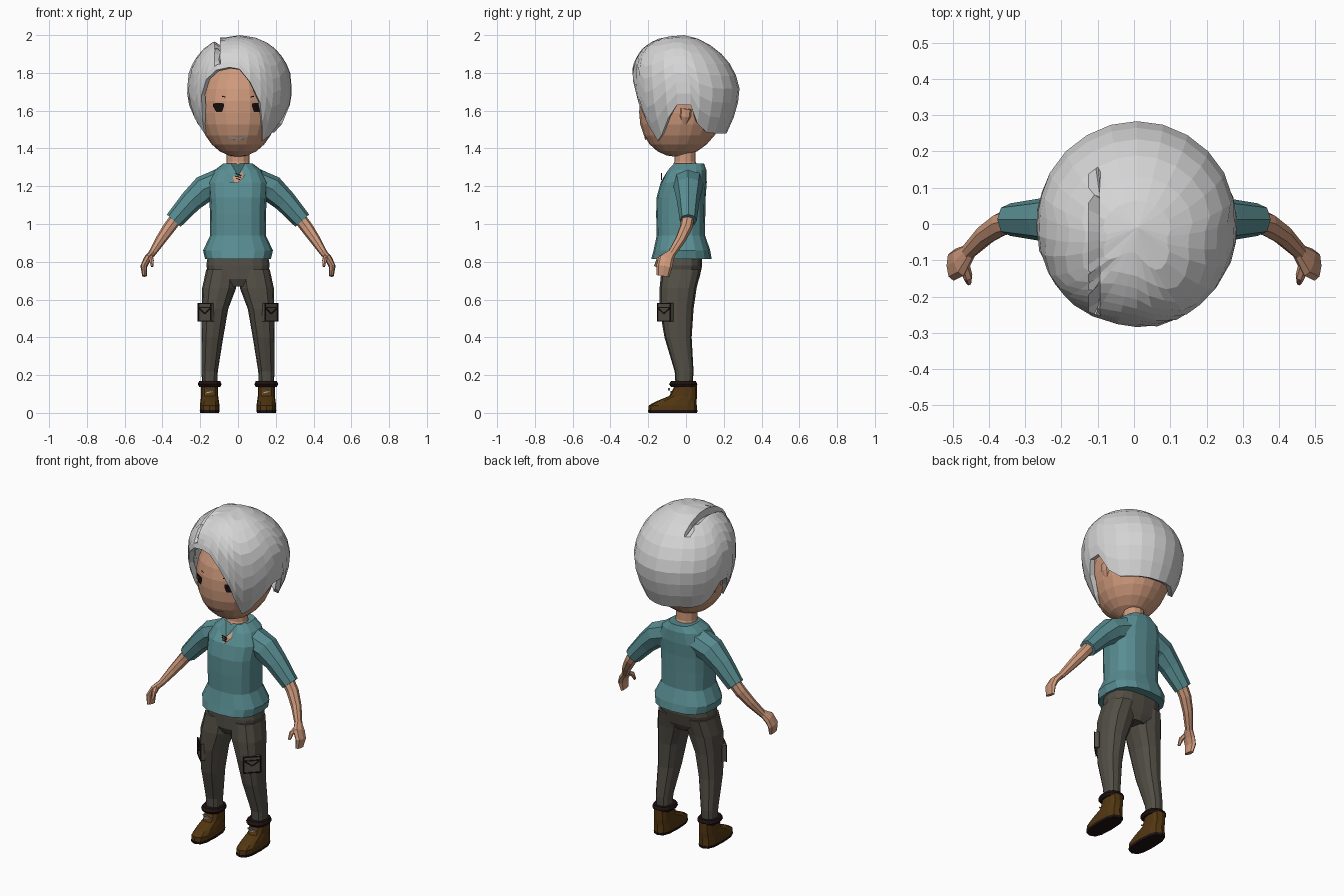
import bpy, bmesh, math
from mathutils import Vector, Matrix

cube = bpy.data.objects.get("Cube")
if cube:
    bpy.data.objects.remove(cube, do_unlink=True)


def material(name, r, g, b):
    m = bpy.data.materials.new(name)
    m.use_nodes = True
    m.diffuse_color = (r, g, b, 1)
    bsdf = next(n for n in m.node_tree.nodes if n.type == 'BSDF_PRINCIPLED')
    bsdf.inputs["Base Color"].default_value = (r, g, b, 1)
    bsdf.inputs["Roughness"].default_value = 0.9
    return m


SKIN = material("warm_skin", .62, .32, .20)
HAIR = material("silver_hair", .66, .66, .66)
SHIRT = material("teal_cloth", .10, .27, .29)
TROUSERS = material("grey_brown_cloth", .085, .077, .06)
BOOT = material("brown_leather", .085, .038, .006)
TRIM = material("dark_trim", .014, .006, .006)
EYE = material("eye_black", .008, .004, .004)
PALE = material("pale_grey", .42, .42, .43)


def build(name, verts, faces, mat, fix=True):
    mesh = bpy.data.meshes.new(name)
    mesh.from_pydata([tuple(v) for v in verts], [], faces)
    mesh.materials.append(mat)
    if fix:
        bm = bmesh.new()
        bm.from_mesh(mesh)
        bmesh.ops.recalc_face_normals(bm, faces=bm.faces)
        bm.to_mesh(mesh)
        bm.free()
    ob = bpy.data.objects.new(name, mesh)
    bpy.context.collection.objects.link(ob)
    return ob


def skin_rings(name, rings, mat):
    n = len(rings[0])
    faces = [(r * n + i, r * n + (i + 1) % n, (r + 1) * n + (i + 1) % n, (r + 1) * n + i)
             for r in range(len(rings) - 1) for i in range(n)]
    faces += [tuple(range(n)), tuple(range((len(rings) - 1) * n, len(rings) * n))]
    return build(name, [v for ring in rings for v in ring], faces, mat)


def section(n, power):
    """Unit rounded-square outline, starting at the front."""
    def soft(v):
        return math.copysign(abs(v) ** (2 / power), v)
    return [(soft(math.sin(2 * math.pi * i / n)), -soft(math.cos(2 * math.pi * i / n)))
            for i in range(n)]


def loft(name, rings, mat, n=12, power=2.4, s=1):
    """Stack of level rings: (z, centre x, centre y, half width, half depth)."""
    return skin_rings(name, [[Vector((s * (cx + rx * a), cy + ry * b, z)) for a, b in section(n, power)]
                             for z, cx, cy, rx, ry in rings], mat)


def tube(name, path, mat, s=1, n=8):
    """Rings square to a path: (point, half thickness, half depth)."""
    pts = [Vector(p[0]) for p in path]
    rings = []
    for i, (_, rx, ry) in enumerate(path):
        t = (pts[min(i + 1, len(pts) - 1)] - pts[max(i - 1, 0)]).normalized()
        u = Vector((0, 1, 0))
        u = (u - t * u.dot(t)).normalized()
        v = t.cross(u)
        ring = [pts[i] + v * rx * a + u * ry * b for a, b in section(n, 2.2)]
        rings.append([Vector((s * p.x, p.y, p.z)) for p in ring])
    return skin_rings(name, rings, mat)


def boxes(name, centre, parts, mat, turn=0):
    """Boxes in one turned frame: (offset, size, tilt)."""
    bm = bmesh.new()
    frame = Matrix.Translation(centre) @ Matrix.Rotation(turn, 4, 'Z')
    for off, size, tilt in parts:
        bmesh.ops.create_cube(bm, size=1, matrix=frame @ Matrix.Translation(off)
                              @ Matrix.Rotation(tilt, 4, 'Y') @ Matrix.Diagonal((*size, 1)))
    mesh = bpy.data.meshes.new(name)
    bm.to_mesh(mesh)
    bm.free()
    mesh.materials.append(mat)
    bpy.context.collection.objects.link(bpy.data.objects.new(name, mesh))


def lerp(table, x):
    for (x0, y0), (x1, y1) in zip(table, table[1:]):
        if x <= x1:
            return y0 + (y1 - y0) * max(0, (x - x0) / (x1 - x0))
    return table[-1][1]


# Head, with the chin pushed forward
HC, HR = Vector((0, -.02, 1.62)), Vector((.21, .228, .265))


def chin(z):
    return -.12 * max(0, 1.6 - z)


bm = bmesh.new()
bmesh.ops.create_uvsphere(bm, u_segments=20, v_segments=13, radius=1)
for v in bm.verts:
    v.co = Vector(a * b for a, b in zip(v.co, HR)) + HC
    v.co.y += chin(v.co.z)
head_mesh = bpy.data.meshes.new("head")
bm.to_mesh(head_mesh)
bm.free()
head_mesh.materials.append(SKIN)
bpy.context.collection.objects.link(bpy.data.objects.new("head", head_mesh))


def face_patch(name, cols, mat, s=1):
    """Thin strip lying on the face: (x, low z, high z)."""
    cols = sorted((s * x, lo, hi) for x, lo, hi in cols)
    verts = []
    for x, lo, hi in cols:
        for z in (lo, hi):
            d = 1 - (x / HR.x) ** 2 - ((z - HC.z) / HR.z) ** 2
            verts.append((x, HC.y + chin(z) - HR.y * math.sqrt(d) - .004, z))
    faces = [(2 * i, 2 * i + 2, 2 * i + 3, 2 * i + 1) for i in range(len(cols) - 1)]
    build(name, verts, faces, mat, fix=False)


for side, s in (("left", 1), ("right", -1)):
    face_patch(side + "_eye", [(.075, 1.62, 1.638), (.085, 1.592, 1.64), (.115, 1.592, 1.64),
                               (.132, 1.622, 1.638)], EYE, s)
    face_patch(side + "_eyebrow", [(.065, 1.668, 1.674), (.085, 1.674, 1.68)], EYE, s)
    tube(side + "_ear", [((.185, -.01, 1.53), .01, .015), ((.2, -.005, 1.57), .014, .03),
                         ((.205, .0, 1.61), .012, .03)], SKIN, s)
face_patch("mouth", [(-.05, 1.458, 1.466), (-.02, 1.446, 1.458), (0, 1.448, 1.456),
                     (.025, 1.448, 1.46), (.05, 1.462, 1.468)], PALE)

# Hair: a cap running from the crown to an uneven hemline (angle from front, height)
HEM = [(-150, 1.49), (-135, 1.485), (-120, 1.49), (-108, 1.53), (-98, 1.63), (-86, 1.63), (-75, 1.56),
       (-62, 1.48), (-54, 1.55), (-47, 1.68), (-40, 1.765), (-28, 1.815), (-12, 1.83), (0, 1.82),
       (12, 1.75), (24, 1.64), (31, 1.53), (40, 1.44), (52, 1.47), (68, 1.56), (80, 1.63),
       (95, 1.63), (105, 1.53), (120, 1.485), (135, 1.48), (150, 1.48), (165, 1.48), (180, 1.48), (195, 1.485)]
WIDTH = [(1.42, .185), (1.5, .225), (1.6, .268), (1.7, .285), (1.8, .275), (1.86, .25),
         (1.92, .205), (1.96, .15), (1.985, .095), (2, 0)]
ROWS, N = 9, len(HEM)
verts = [(.01, -.01, 2.0)]
for r in range(1, ROWS + 1):
    for angle, hem in HEM:
        z = 2 - (2 - hem) * (r / ROWS) ** 1.5
        w, a = lerp(WIDTH, z), math.radians(angle)
        lean = -.035 * max(0, min(z, 1.95) - 1.72) / .2
        verts.append((.008 + .98 * w * math.sin(a), lean - w * math.cos(a), z))
faces = [(0, 1 + c, 1 + (c + 1) % N) for c in range(N)]
for r in range(ROWS - 1):
    for c in range(N):
        a, b = 1 + r * N + c, 1 + r * N + (c + 1) % N
        faces.append((a, a + N, b + N, b))
hair = build("hair", verts, faces, HAIR, fix=False)

# Parting groove pressed into the hair
bm = bmesh.new()
bm.from_mesh(hair.data)
for x in (-.125, -.105, -.092):
    bmesh.ops.bisect_plane(bm, geom=bm.verts[:] + bm.edges[:] + bm.faces[:],
                           plane_co=(x, 0, 0), plane_no=(1, 0, 0))
for v in bm.verts:
    if v.co.y < .11 and v.co.z > 1.85:
        out = (v.co - Vector((0, 0, 1.7))).normalized()
        if abs(v.co.x + .105) < .002:
            v.co -= out * .03
        elif abs(v.co.x + .092) < .002:
            v.co += out * .008
bm.to_mesh(hair.data)
bm.free()
solid = hair.modifiers.new("thickness", 'SOLIDIFY')
solid.thickness, solid.offset = .028, -1

# Neck and upper chest
loft("neck", [(1.18, 0, -.03, .09, .105), (1.25, 0, -.018, .085, .096), (1.3, 0, -.005, .065, .07),
              (1.33, 0, -.005, .06, .056), (1.42, 0, -.005, .06, .056)], SKIN, n=12, power=2)

# Shirt, with the collar dipped into a V at the front
shirt = loft("shirt", [(.815, 0, -.024, .174, .16), (.86, 0, -.022, .185, .15), (.94, 0, -.027, .147, .128),
                       (1.05, 0, -.028, .148, .13), (1.14, 0, -.026, .152, .13), (1.22, 0, -.012, .158, .122),
                       (1.285, 0, .003, .125, .105), (1.32, 0, .014, .078, .082)], SHIRT, n=16, power=2.6)
for v in shirt.data.vertices:
    if abs(v.co.x) < .01 and v.co.y < 0 and v.co.z > 1.26:
        v.co.z -= .065
        v.co.y -= .045 if v.co.z > 1.24 else .012
boxes("collar_lace", (0, -.13, 1.25), [((0, 0, .012 * i), (.03 + .006 * i, .004, .004), .3) for i in (-1, 0, 1)], TRIM)

# Trousers seat
loft("trouser_seat", [(.67, 0, -.03, .06, .08), (.71, 0, -.03, .15, .1), (.78, 0, -.022, .168, .108),
                      (.86, 0, -.02, .155, .105)], TROUSERS, n=16, power=2.6)

for side, s in (("left", 1), ("right", -1)):
    # Arm, hand and sleeve
    tube(side + "_sleeve", [((.09, .01, 1.22), .075, .085), ((.18, .012, 1.185), .072, .075),
                            ((.25, .012, 1.12), .06, .06), ((.34, .012, 1.018), .049, .045)], SHIRT, s)
    tube(side + "_arm", [((.32, .012, 1.04), .034, .034), ((.365, .0, .98), .033, .033),
                         ((.41, -.03, .915), .028, .028), ((.458, -.078, .84), .019, .022)], SKIN, s)
    tube(side + "_hand", [((.455, -.076, .845), .018, .022), ((.48, -.105, .815), .02, .042),
                          ((.499, -.115, .775), .018, .042), ((.495, -.122, .725), .012, .034)], SKIN, s)
    tube(side + "_thumb", [((.468, -.11, .83), .014, .014), ((.458, -.145, .81), .013, .014),
                           ((.455, -.162, .775), .007, .008)], SKIN, s, n=6)
    # Leg
    loft(side + "_trouser_leg", [(.14, .15, -.01, .04, .045), (.22, .15, -.01, .043, .05),
                                 (.4, .136, -.042, .058, .072), (.55, .122, -.05, .07, .09),
                                 (.66, .1, -.042, .09, .098), (.76, .085, -.025, .083, .105)],
         TROUSERS, n=12, power=2.5, s=s)
    # Thigh pocket with dark piping and a pointed flap
    spot, turn = (s * .168, -.108, .533), s * math.radians(45)
    boxes(side + "_pocket", spot, [((0, 0, 0), (.096, .024, .096), 0)], TROUSERS, turn)
    piping = [((x, -.013, 0), (.006, .006, .1), 0) for x in (-.047, .047)]
    piping += [((0, -.013, z), (.1, .006, .006), 0) for z in (-.047, .025, .047)]
    piping += [((x, -.013, .008), (.052, .006, .006), t) for x, t in ((-.023, .6), (.023, -.6))]
    boxes(side + "_pocket_piping", spot, piping, TRIM, turn)
    # Boot, sole, fur cuff and laces
    loft(side + "_boot", [(.012, .15, -.07, .051, .129), (.04, .15, -.07, .052, .127), (.062, .15, -.05, .049, .106),
                          (.09, .15, -.015, .045, .073), (.15, .15, 0, .045, .057)], BOOT, n=12, power=2.8, s=s)
    loft(side + "_sole", [(0, .15, -.07, .05, .129), (.014, .15, -.07, .053, .131)], TRIM, n=12, power=2.8, s=s)
    loft(side + "_boot_cuff", [(.138, .15, -.014, .056, .066), (.152, .15, -.015, .063, .075),
                               (.168, .15, -.014, .056, .066)], TRIM, n=12, s=s)
    boxes(side + "_laces", (s * .15, -.074, .106),
          [((0, -.8 * z, z), (.045, .008, .005), t) for z, t in ((-.014, .2), (.004, -.2), (.02, .2))], PALE)
